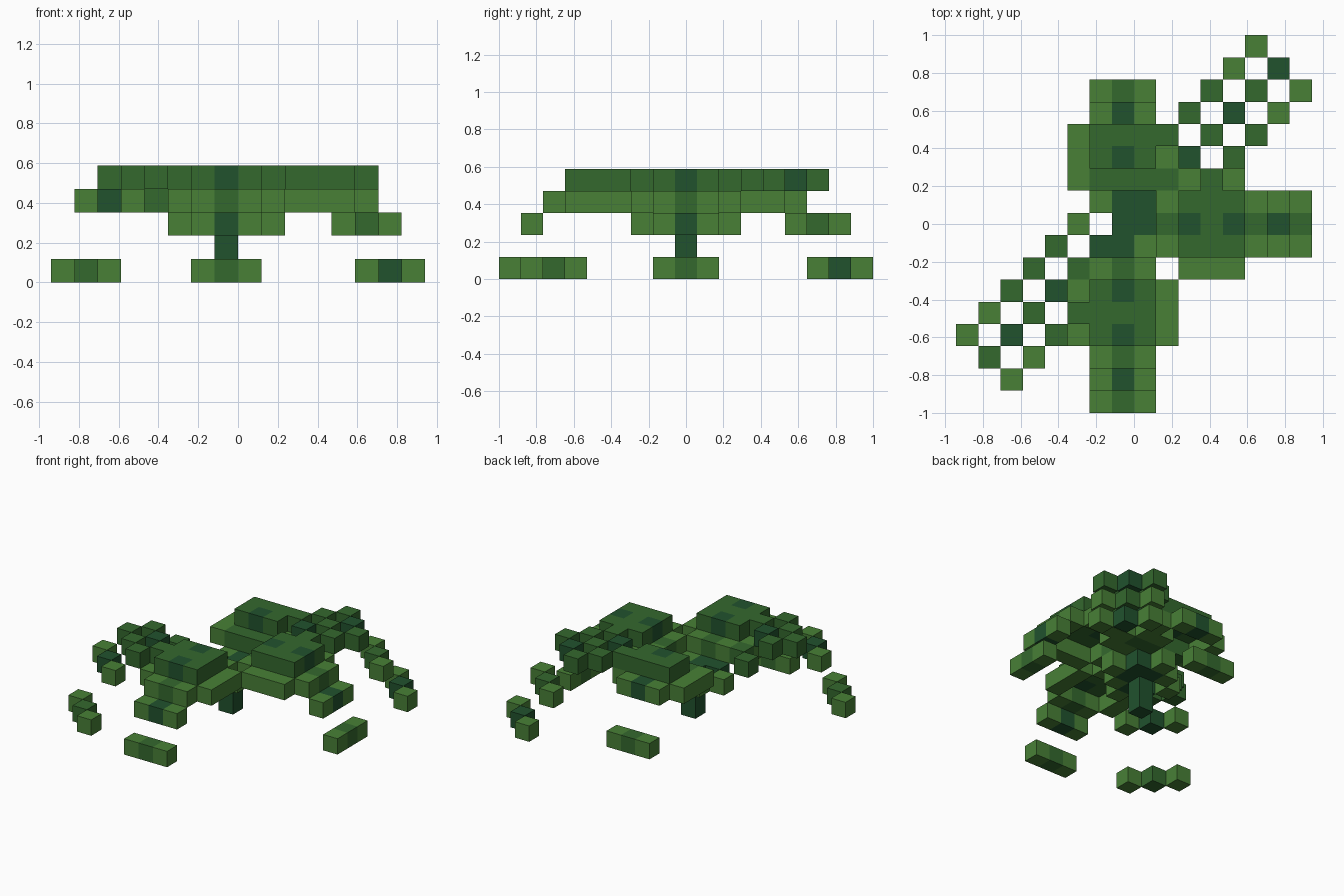
import bpy
import bmesh
from mathutils import Vector

default = bpy.data.objects.get("Cube")
if default:
    bpy.data.objects.remove(default, do_unlink=True)

SIZE = 2 / 17                        # edge of one block
CROWN = Vector((-0.5, 0, 0.5))       # trunk block centre, in blocks


def make_material(name, color):
    mat = bpy.data.materials.new(name)
    mat.use_nodes = True
    mat.diffuse_color = (*color, 1)
    mat.node_tree.nodes["Principled BSDF"].inputs["Base Color"].default_value = (*color, 1)
    return mat


LIGHT, MID, DARK = range(3)
materials = [
    make_material("light leaf green", (0.065, 0.216, 0.037)),
    make_material("leaf green", (0.034, 0.138, 0.027)),
    make_material("dark stem green", (0.015, 0.084, 0.027)),
]

blocks = {}                          # (x, y, z) from the trunk -> (part, colour)


def add_frond(part, dx, dy, heights, broad):
    """An arching leaf: one row of blocks per step outward from the trunk."""
    for step, z in enumerate(heights, 1):
        x, y = dx * step, dy * step
        blocks[x, y, z] = part, DARK if step % 2 else MID
        for side in (-1, 1):
            sx, sy = -dy * side, dx * side
            blocks[x + sx, y + sy, z] = part, MID if step in broad else LIGHT
            # drooping outer rim on the straight fronds
            if step in broad and dx * dy == 0:
                blocks.setdefault((x + 2 * sx, y + 2 * sy, 3), (part, LIGHT))


# Trunk stub
for z in range(3):
    blocks[0, 0, z] = "trunk", DARK

# Straight fronds, then the diagonal ones
long_arch = (2, 3, 4, 4, 4, 3, 2, 0)
short_arch = (2, 3, 4, 4, 3, 0)
add_frond("front_frond", 0, -1, long_arch, (3, 4, 5))
add_frond("left_frond", 1, 0, long_arch, (3, 4, 5))
add_frond("back_frond", 0, 1, short_arch, (2, 3, 4))
add_frond("back_left_frond", 1, 1, (2, 3, 4, 4, 4, 2, 0), (3, 4, 5))
add_frond("front_right_frond", -1, -1, short_arch, (2, 3, 4))


def build_part(part):
    """Make the part's blocks, keeping only faces that no other block covers."""
    bm = bmesh.new()
    for cell, (owner, color) in blocks.items():
        if owner != part:
            continue
        centre = Vector(cell) + CROWN
        for axis in range(3):
            for sign in (-1, 1):
                normal = Vector((0, 0, 0))
                normal[axis] = sign
                beside = tuple(int(c + n) for c, n in zip(cell, normal))
                if beside in blocks:
                    continue
                u, v = Vector((0, 0, 0)), Vector((0, 0, 0))
                u[(axis + 1) % 3] = 0.5
                v[(axis + 2) % 3] = 0.5 * sign
                mid = centre + normal / 2
                corners = (mid - u - v, mid + u - v, mid + u + v, mid - u + v)
                face = bm.faces.new([bm.verts.new(c * SIZE) for c in corners])
                face.material_index = color
    bmesh.ops.remove_doubles(bm, verts=bm.verts, dist=0.001)
    mesh = bpy.data.meshes.new(part)
    bm.to_mesh(mesh)
    bm.free()
    for mat in materials:
        mesh.materials.append(mat)
    bpy.context.collection.objects.link(bpy.data.objects.new(part, mesh))


for part in sorted({owner for owner, color in blocks.values()}):
    build_part(part)
